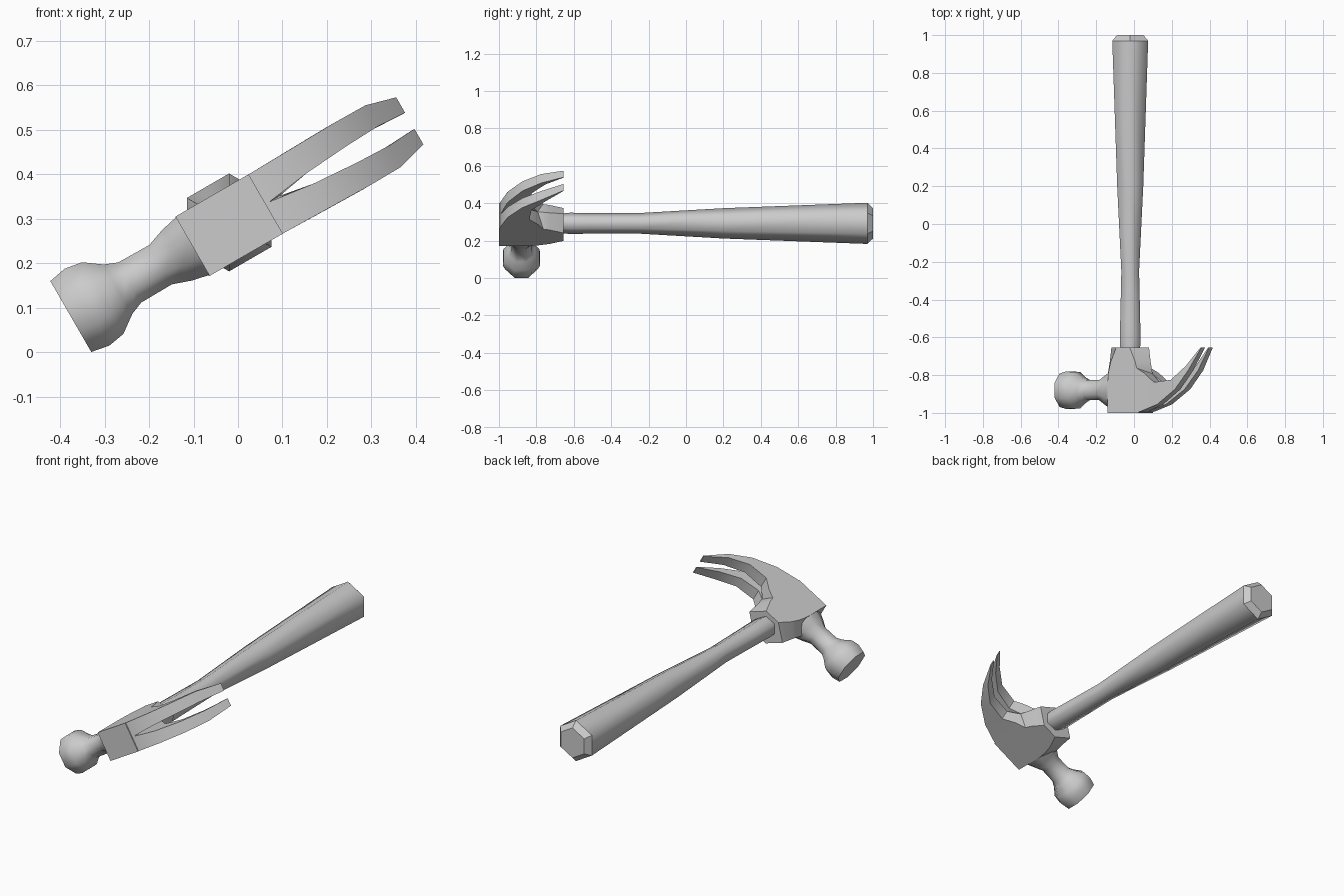
import bpy, bmesh, math

if "Cube" in bpy.data.objects:
    bpy.data.objects.remove(bpy.data.objects["Cube"])

C, S = math.cos(math.radians(30)), math.sin(math.radians(30))


def tilt(u, v, y):
    # head axes: u along the head, v across its thickness, tilted 30 degrees about y
    return (-0.02 + C * u - S * v, y, 0.286 + S * u + C * v)


def loft(name, sections_list, smooth_angle):
    # each entry is a list of rings joined into one closed tube
    bm = bmesh.new()
    for rings in sections_list:
        vr = [[bm.verts.new(p) for p in ring] for ring in rings]
        n = len(vr[0])
        for a, b in zip(vr, vr[1:]):
            for i in range(n):
                j = (i + 1) % n
                bm.faces.new((a[i], a[j], b[j], b[i]))
        bm.faces.new(vr[0])
        bm.faces.new(vr[-1])
    bmesh.ops.recalc_face_normals(bm, faces=bm.faces)
    mesh = bpy.data.meshes.new(name)
    bm.to_mesh(mesh)
    bm.free()
    ob = bpy.data.objects.new(name, mesh)
    bpy.context.collection.objects.link(ob)
    bpy.ops.object.select_all(action='DESELECT')
    ob.select_set(True)
    bpy.context.view_layer.objects.active = ob
    bpy.ops.object.shade_smooth_by_angle(angle=math.radians(smooth_angle))
    return ob


# handle: hexagonal grip, (y, half width x, half height z)
profile = [(-0.69, 0.050, 0.050), (-0.62, 0.055, 0.057), (-0.52, 0.053, 0.055),
           (-0.25, 0.047, 0.055), (0.20, 0.069, 0.081), (0.97, 0.095, 0.110)]


def hexagon(y, rx, rz):
    return [(-0.02 + rx / C * math.cos(math.radians(30 + 60 * i)), y,
             0.292 + rz * math.sin(math.radians(30 + 60 * i))) for i in range(6)]


loft("handle", [[hexagon(*p) for p in profile]], 65)
loft("handle_end_cap", [[hexagon(0.97, 0.095, 0.110), hexagon(1.0, 0.070, 0.081)]], 20)

# striking face and neck: octagonal, (u, half thickness v, half height y)
neck = [(-0.411, 0.092, 0.088), (-0.369, 0.100, 0.099), (-0.328, 0.093, 0.096),
        (-0.288, 0.064, 0.068), (-0.258, 0.052, 0.053), (-0.178, 0.051, 0.053),
        (-0.135, 0.066, 0.080), (-0.085, 0.077, 0.110)]
rings = []
for u, rv, ry in neck:
    angles = [math.radians(22.5 + 45 * i) for i in range(8)]
    k = 1 / math.cos(math.radians(22.5))
    rings.append([tilt(u, rv * k * math.cos(a), -0.88 + ry * k * math.sin(a)) for a in angles])
loft("striking_face_and_neck", [rings], 50)

# socket body: pointed cheeks above, square below, (y, cheek point u, corner u, half thickness v)
body = [(-0.655, 0.115, 0.042, 0.077), (-0.73, 0.125, 0.075, 0.077), (-0.79, 0.136, 0.090, 0.077),
        (-0.85, 0.115, 0.095, 0.077), (-0.93, 0.095, 0.095, 0.077), (-1.0, 0.095, 0.095, 0.077)]
loft("head_body", [[[tilt(u, v, y) for u, v in
                     ((a, 0), (b, h), (-b, h), (-a, 0), (-b, -h), (b, -h))]
                    for y, a, b, h in body]], 35)

# claw prongs: (outer u, outer y, inner u, inner y, slit edge v, outer edge v)
claw = [(0.060, -1.000, 0.060, -0.750, 0.000, 0.077), (0.105, -0.993, 0.132, -0.790, 0.000, 0.077),
        (0.210, -0.955, 0.190, -0.838, 0.014, 0.079), (0.320, -0.875, 0.295, -0.825, 0.022, 0.081),
        (0.400, -0.775, 0.385, -0.752, 0.025, 0.080), (0.469, -0.655, 0.464, -0.655, 0.021, 0.061)]
prongs = []
for side in (1, -1):
    prongs.append([[tilt(ou, side * v0, oy), tilt(ou, side * v1, oy),
                    tilt(iu, side * v1, iy), tilt(iu, side * v0, iy)]
                   for ou, oy, iu, iy, v0, v1 in claw])
loft("claw", prongs, 40)
